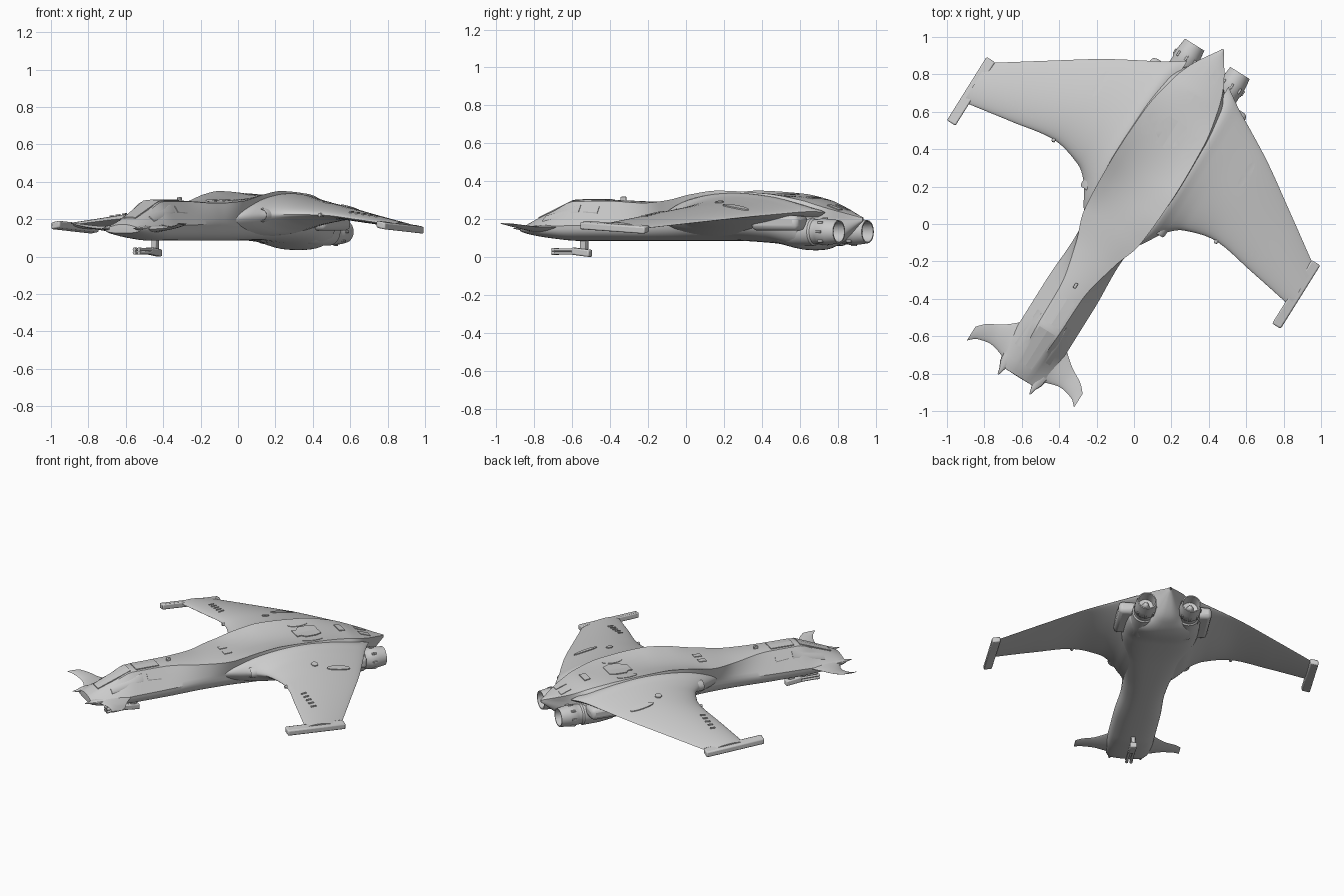
import bpy, bmesh
from math import sin, cos, pi, radians
from mathutils import Matrix, Vector
from mathutils.bvhtree import BVHTree

cube = bpy.data.objects.get("Cube")
if cube:
    bpy.data.objects.remove(cube, do_unlink=True)

hull_grey = bpy.data.materials.new("hull_grey")
hull_grey.use_nodes = True
GREY = (0.6, 0.6, 0.6, 1)
hull_grey.diffuse_color = GREY
hull_grey.node_tree.nodes["Principled BSDF"].inputs["Base Color"].default_value = GREY

# The craft is modelled nose to -y, then the whole is yawed into place
YAW = Matrix.Rotation(radians(-32), 4, "Z") @ Matrix.Translation((-0.09, 0, 0))


def place(name, verts, faces, mirror=True, bevel=0):
    mesh = bpy.data.meshes.new(name)
    mesh.from_pydata(verts, [], faces)
    bm = bmesh.new()
    bm.from_mesh(mesh)
    bmesh.ops.remove_doubles(bm, verts=bm.verts, dist=0.0002)
    bmesh.ops.recalc_face_normals(bm, faces=bm.faces)
    bm.to_mesh(mesh)
    bm.free()
    mesh.shade_smooth()
    mesh.set_sharp_from_angle(angle=radians(32))
    mesh.materials.append(hull_grey)
    obj = bpy.data.objects.new(name, mesh)
    bpy.context.scene.collection.objects.link(obj)
    obj.matrix_world = YAW
    if bevel:
        mod = obj.modifiers.new("bevel", "BEVEL")
        mod.width = bevel
        mod.segments = 2
    if mirror:
        obj.modifiers.new("mirror", "MIRROR").merge_threshold = 0.0005
    return obj


def curve(table, t):
    """Row of a station table at t, smooth and without overshoot."""
    k = 0
    while k < len(table) - 2 and t > table[k + 1][0]:
        k += 1

    def slope(j, c):
        def step(a):
            return (table[a + 1][c] - table[a][c]) / (table[a + 1][0] - table[a][0])
        if j == 0:
            return step(0)
        if j == len(table) - 1:
            return step(j - 1)
        a, b = step(j - 1), step(j)
        return 2 * a * b / (a + b) if a * b > 0 else 0

    p, q = table[k], table[k + 1]
    h = q[0] - p[0]
    s = (t - p[0]) / h
    row = []
    for c in range(1, len(p)):
        blend = s * s * (3 - 2 * s)
        row.append(p[c] + (q[c] - p[c]) * blend
                   + h * s * (1 - s) * ((1 - s) * slope(k, c) - s * slope(k + 1, c)))
    return row


def loft(name, rows, closed=False, caps=False, mirror=True):
    n = len(rows[0])
    verts = [p for row in rows for p in row]
    faces = []
    for r in range(len(rows) - 1):
        for c in range(n if closed else n - 1):
            d = (c + 1) % n
            faces.append((r * n + c, r * n + d, (r + 1) * n + d, (r + 1) * n + c))
    if caps:
        faces += [tuple(range(n)), tuple(range(len(verts) - n, len(verts)))]
    return place(name, verts, faces, mirror)


def box(name, x, y, z, mirror=True, bevel=0.004, drop=0, roll=0):
    """Box from three ranges; drop lowers its rear end, roll its outer side."""
    verts = [(a, b, c - (drop if b == y[1] else 0) - (roll if a == x[1] else 0))
             for a in x for b in y for c in z]
    faces = [(0, 1, 3, 2), (4, 5, 7, 6), (0, 1, 5, 4), (2, 3, 7, 6), (0, 2, 6, 4), (1, 3, 7, 5)]
    return place(name, verts, faces, mirror, bevel)


def lathe(name, profile, x, z, squash=1, sides=32):
    rows = [[(x + r * cos(2 * pi * i / sides), y, z + r * squash * sin(2 * pi * i / sides))
             for i in range(sides)] for r, y in profile]
    return loft(name, rows, closed=True)


# Fuselage: y, belly z, chine half width, chine z, deck half width, deck edge z, deck centre z
BODY = [
    (-1.02, .125, .115, .15, .045, .168, .172),
    (-.98, .115, .135, .153, .048, .188, .193),
    (-.84, .095, .15, .16, .056, .245, .25),
    (-.715, .085, .15, .165, .063, .293, .30),
    (-.50, .085, .15, .17, .068, .295, .30),
    (-.25, .085, .14, .18, .12, .285, .293),
    (-.08, .085, .15, .19, .175, .297, .30),
    (.10, .085, .18, .20, .19, .332, .305),
    (.26, .085, .21, .21, .195, .35, .312),
    (.55, .07, .25, .20, .185, .335, .325),
    (.75, .035, .235, .20, .15, .30, .31),
    (.87, .06, .11, .20, .11, .262, .27),
    (1.045, .19, .005, .20, .004, .206, .21),
]
rows = []
for i in range(101):
    y = -1.02 + 2.065 * i / 100
    belly, cw, cz, dw, dz, top = curve(BODY, y)
    row = []
    for j in range(13):
        a = pi / 2 * j / 12
        row.append((cw * sin(a) ** 0.75, y, cz - (cz - belly) * max(cos(a), 0) ** 0.75))
    for j in range(1, 6):
        s = j / 5
        row.append((cw + (dw - cw) * s, y, cz + (dz - cz) * s))
    for j in range(1, 5):
        s = j / 4
        row.append((dw * (1 - s), y, dz + (top - dz) * s * (2 - s)))
    rows.append(row)
# a blunt nose wall closes the front
wall = [(0, -1.022, .15)] * len(rows[0])
fuselage = loft("fuselage", [wall] + rows)

# Wings: x, leading y, trailing y, leading z, trailing z, crown z, underside z
WING = [
    (.13, -.14, .89, .20, .235, .30, .11),
    (.19, -.06, .85, .215, .24, .34, .12),
    (.25, .04, .812, .222, .237, .322, .145),
    (.33, .11, .768, .225, .23, .302, .168),
    (.51, .155, .665, .222, .213, .268, .195),
    (.75, .118, .505, .20, .185, .226, .176),
    (1.03, .07, .315, .167, .15, .18, .145),
]


def foil(table, x, n=24):
    le, te, zl, zt, crown, under = curve(table, x)
    row = []
    for i in range(2 * n):
        s = (1 - cos(pi * i / n)) / 2
        base = zl + (zt - zl) * s
        peak = crown if i <= n else under
        hump = max(sin(pi * s ** 0.8), 0) ** 0.7
        row.append((x, le + (te - le) * s, base + (peak - (zl + zt) / 2) * hump))
    return row


wing = loft("wing", [foil(WING, .13 + .9 * i / 48) for i in range(49)], closed=True, caps=True)

# Nose foreplanes, swept forward and turned up at the tips
CANARD = [
    (.10, -.99, -.72, .15, .16, .175, .125),
    (.155, -.965, -.775, .148, .158, .167, .135),
    (.22, -.95, -.828, .152, .158, .164, .144),
    (.30, -.968, -.875, .165, .167, .172, .159),
    (.338, -1.002, -.915, .177, .175, .179, .172),
]
loft("foreplane", [foil(CANARD, .10 + .238 * i / 16, 10) for i in range(17)],
     closed=True, caps=True)
lathe("nose_prong", [(.04, -.95), (.03, -1.0), (.014, -1.03), (.004, -1.065), (0, -1.068)],
      .1, .15, 0.5, sides=12)

# Wing tip plates and wing fittings
box("wingtip_plate", (.998, 1.052), (-.06, .34), (.155, .193), bevel=.008, drop=.024, roll=.01)
lathe("wing_edge_knob", [(0, .14), (.01, .145), (.012, .2), (0, .21)], .512, .222, sides=12)

# Engines with hollow nozzles, and their shoulder fairings
lathe("engine", [(.03, .53), (.065, .63), (.074, .72), (.074, .83), (.066, .84), (.066, .87),
                 (.071, .88), (.068, .93), (.061, .985), (.054, .985), (.05, .91),
                 (.025, .905), (.018, .93), (0, .955)], .143, .133)
for k in range(8):
    a = 2 * pi * k / 8
    x, z = .143 + .07 * cos(a), .133 + .07 * sin(a)
    box("engine_lug", (x - .006, x + .006), (.885, .915), (z - .006, z + .006), bevel=.002)
box("engine_shoulder", (.17, .3), (.53, .815), (.14, .22), bevel=.025)

# Intakes under the wing roots
lathe("intake", [(0, .12), (.03, .11), (.036, .025), (.04, .02), (.046, .03), (.05, .2),
                 (.03, .35)], .218, .222, 0.8)

# Chin gun
box("gun_stem", (-.014, .014), (-.71, -.67), (.04, .11), mirror=False)
box("gun_body", (-.022, .022), (-.76, -.65), (.012, .05), mirror=False, bevel=.008, drop=.012)
for z in (.02, .038):
    lathe("gun_barrel", [(0, -.74), (.008, -.75), (.008, -.86), (.01, -.86), (.01, -.88), (0, -.88)],
          .014, z, sides=12)

# Thin panels laid on the surface beneath them
def skin(obj):
    return BVHTree.FromPolygons([v.co for v in obj.data.vertices],
                                [tuple(p.vertices) for p in obj.data.polygons])


body_skin, wing_skin = skin(fuselage), skin(wing)


def panel(name, surface, outline, rise=.006):
    n = len(outline)
    centre = tuple(sum(c) / n for c in zip(*outline))
    hits = []
    for x, y in outline + [centre]:
        p = surface.ray_cast(Vector((max(x, .0001), y, 1)), Vector((0, 0, -1)))[0]
        hits.append((x, y, p.z))
    verts = [(x, y, z + d) for d in (-.003, rise) for x, y, z in hits]
    faces = []
    for i in range(n):
        j, m = (i + 1) % n, n + 1
        faces += [(i, j, n), (m + i, m + j, m + n), (i, j, m + j, m + i)]
    place(name, verts, faces)


def oval(x, y, rx, ry, n=16):
    return [(x + rx * cos(2 * pi * i / n), y + ry * sin(2 * pi * i / n)) for i in range(n)]


def rect(x0, x1, y0, y1):
    return [(x0, y0), (x1, y0), (x1, y1), (x0, y1)]


panel("windscreen", body_skin, [(0, -.95), (.038, -.95), (.05, -.73), (0, -.73)])
panel("canopy_roof", body_skin, rect(0, .05, -.69, -.53))
panel("canopy_side_window", body_skin, [(.078, -.88), (.11, -.88), (.105, -.66), (.078, -.66)])
panel("canopy_rear_window", body_skin, [(.082, -.63), (.105, -.63), (.11, -.54), (.088, -.54)])
panel("deck_hatch", body_skin, [(0, .43), (.045, .43), (.045, .46), (.075, .48), (.075, .55),
                                (.055, .59), (0, .59)])
panel("deck_oval", body_skin, oval(.125, .5, .035, .07), .003)
panel("deck_vent", body_skin, rect(0, .045, .72, .76))
panel("tail_panel", body_skin, rect(.02, .06, .86, .93), .004)
panel("neck_panel", body_skin, rect(.02, .06, -.08, -.03), .004)
panel("wing_disc", wing_skin, oval(.4, .4, .022, .022))
panel("wing_long_panel", wing_skin, oval(.46, .54, .022, .08))
for k in range(5):
    x = .67 + .04 * k
    panel("wing_slot", wing_skin, rect(x, x + .01, .19, .225))
box("antenna", (-.008, .008), (-.46, -.43), (.28, .318), mirror=False)
